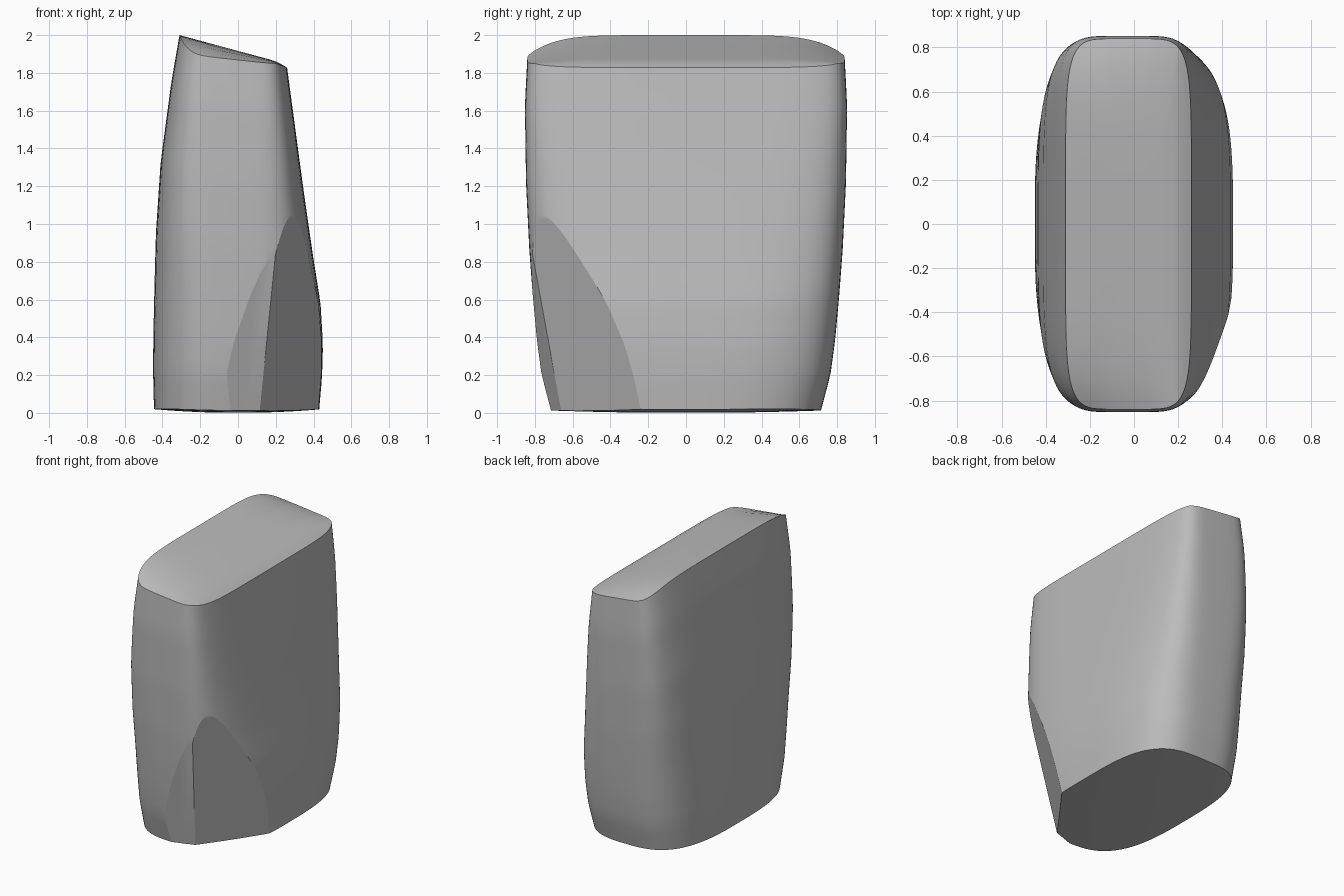
import bpy
import bmesh
from math import cos, sin, pi, copysign
from mathutils import Vector

cube = bpy.data.objects.get("Cube")
if cube:
    bpy.data.objects.remove(cube, do_unlink=True)

# One plain grey for the whole block
grey = bpy.data.materials.new("plain_grey")
grey.use_nodes = True
colour = (0.5, 0.5, 0.5, 1)
grey.diffuse_color = colour
grey.node_tree.nodes["Principled BSDF"].inputs["Base Color"].default_value = colour

SIDES = 96
LEVELS = 28

# Height fraction, x min, x max, half depth, corner squareness
PROFILE = [
    (0.00, -0.445, 0.43, 0.715, 3.2),
    (0.10, -0.45, 0.445, 0.765, 3.3),
    (0.20, -0.448, 0.45, 0.79, 3.4),
    (0.33, -0.442, 0.437, 0.812, 3.6),
    (0.46, -0.435, 0.40, 0.83, 3.9),
    (0.65, -0.41, 0.35, 0.847, 4.5),
    (0.87, -0.353, 0.294, 0.853, 5.5),
    (1.00, -0.31, 0.26, 0.84, 6.0),
]


def section(t):
    for a, b in zip(PROFILE, PROFILE[1:]):
        if t <= b[0]:
            f = (t - a[0]) / (b[0] - a[0])
            return [p + (q - p) * f for p, q in zip(a, b)][1:]
    return PROFILE[-1][1:]


def outline(t, scale=1.0):
    x0, x1, depth, n = section(t)
    points = []
    for i in range(SIDES):
        a = 2 * pi * (i + 0.5) / SIDES
        u = copysign(abs(cos(a)) ** (2 / n), cos(a)) * scale
        v = copysign(abs(sin(a)) ** (2 / n), sin(a)) * scale
        points.append(((x0 + x1) / 2 + u * (x1 - x0) / 2, v * depth))
    return points


def roof(x, y):
    # Sloping top that sinks towards its two ends
    slope = 2 - 0.27 * (x + 0.31) - 0.3 * max(0, x - 0.2)
    return slope - 0.16 * (0.3 - x) * (abs(y) / 0.84) ** 6


def floor(x, y):
    # Slightly domed underside
    return 0.02 * (x / 0.45) ** 2 + 0.012 * (y / 0.7) ** 2


bm = bmesh.new()


def add_ring(t, scale=1.0):
    ring = []
    for x, y in outline(t, scale):
        low, high = floor(x, y), roof(x, y)
        ring.append(bm.verts.new((x, y, low + (high - low) * t)))
    return ring


# Underside, walls and top as one continuous stack of rings
caps = [0.25, 0.5, 0.7, 0.85, 0.94]
rings = [add_ring(0, s) for s in caps]
rings += [add_ring(i / LEVELS) for i in range(LEVELS + 1)]
rings += [add_ring(1, s) for s in reversed(caps)]
for lower, upper in zip(rings, rings[1:]):
    for i in range(SIDES):
        j = (i + 1) % SIDES
        bm.faces.new((lower[i], lower[j], upper[j], upper[i]))
bm.faces.new(list(reversed(rings[0])))
bm.faces.new(rings[-1])

# Two flat facets cut from the lower front corner
corner = Vector((0.12, -0.67, 0.06))
for normal in ((0.79, -0.58, -0.185), (0.32, -0.92, -0.2)):
    cut = bmesh.ops.bisect_plane(
        bm, geom=bm.verts[:] + bm.edges[:] + bm.faces[:],
        plane_co=corner, plane_no=Vector(normal), clear_outer=True)
    rim = [e for e in cut["geom_cut"] if isinstance(e, bmesh.types.BMEdge)]
    bmesh.ops.holes_fill(bm, edges=rim, sides=0)
bmesh.ops.recalc_face_normals(bm, faces=bm.faces[:])

mesh = bpy.data.meshes.new("tapered_block")
bm.to_mesh(mesh)
bm.free()
mesh.materials.append(grey)
block = bpy.data.objects.new("tapered_block", mesh)
bpy.context.collection.objects.link(block)

bpy.ops.object.select_all(action="DESELECT")
block.select_set(True)
bpy.context.view_layer.objects.active = block
bpy.ops.object.shade_smooth_by_angle(angle=0.25)
